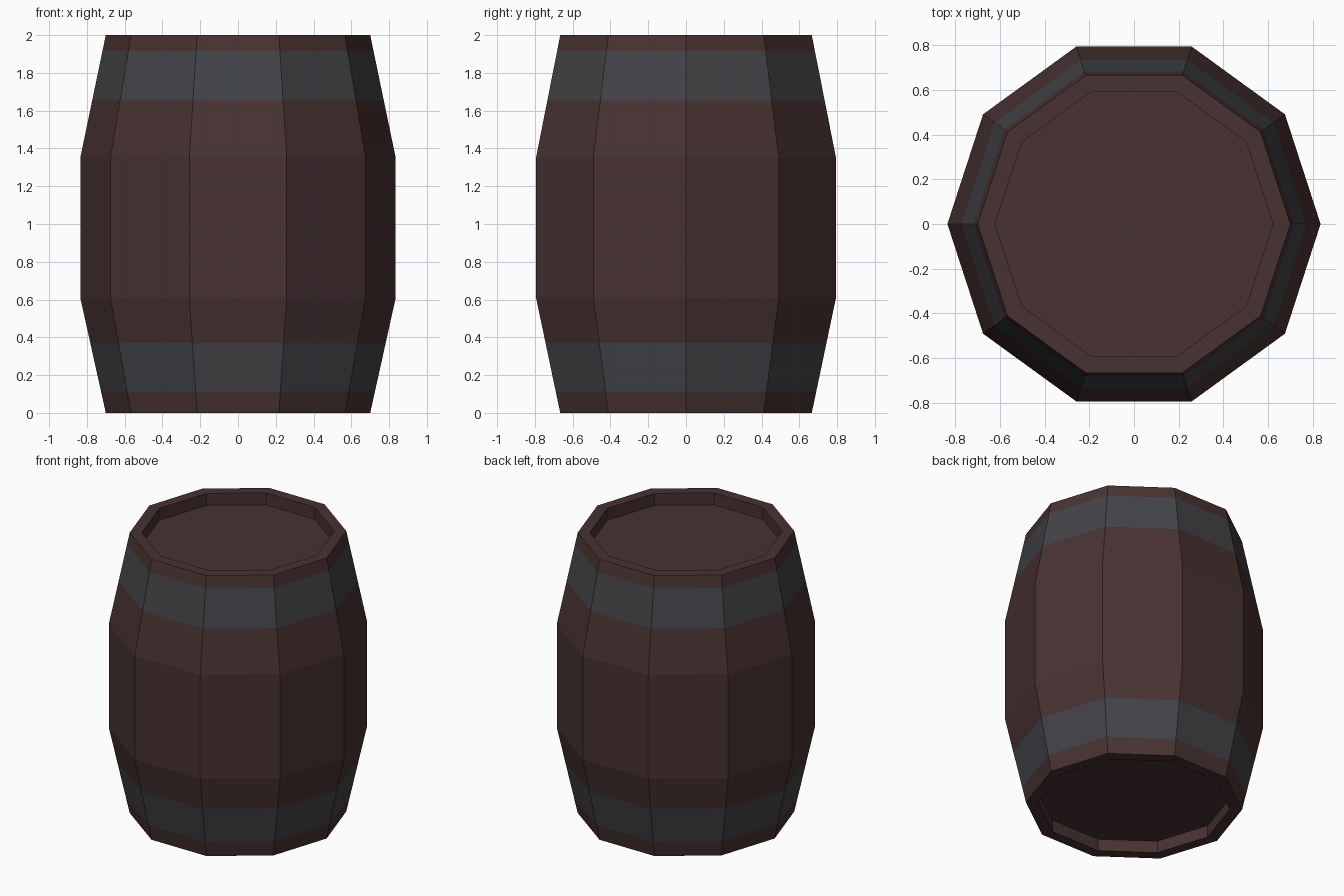
import bpy, bmesh, math

if "Cube" in bpy.data.objects:
    bpy.data.objects.remove(bpy.data.objects["Cube"])

SIDES = 10


def material(name, rgb):
    m = bpy.data.materials.new(name)
    m.diffuse_color = (*rgb, 1)
    m.use_nodes = True
    m.node_tree.nodes["Principled BSDF"].inputs["Base Color"].default_value = m.diffuse_color
    return m


wood = material("dark_wood", (0.065, 0.032, 0.032))
iron = material("iron_band", (0.056, 0.057, 0.064))


def radius(z):
    # straight belly with tapered ends
    if z < 0.61:
        return 0.70 + 0.135 * z / 0.61
    if z > 1.35:
        return 0.835 - 0.135 * (z - 1.35) / 0.65
    return 0.835


# Profile: recessed base, staves with band edges, recessed lid
DEPTH, LIP = 0.085, 0.622
profile = [(LIP, DEPTH), (LIP, 0)]
profile += [(radius(z), z) for z in (0, 0.112, 0.37, 0.61, 1.35, 1.653, 1.915, 2)]
profile += [(LIP, 2), (LIP, 2 - DEPTH)]

bm = bmesh.new()
rings = []
for r, z in profile:
    rings.append([bm.verts.new((r * math.cos(i * math.tau / SIDES),
                                r * math.sin(i * math.tau / SIDES), z))
                  for i in range(SIDES)])
for low, high in zip(rings, rings[1:]):
    for i in range(SIDES):
        j = (i + 1) % SIDES
        f = bm.faces.new((low[i], low[j], high[j], high[i]))
        z = f.calc_center_median().z
        outer = low[i].co.xy.length > 0.65 and high[i].co.xy.length > 0.65
        # painted iron bands near both ends
        if outer and (0.112 < z < 0.37 or 1.653 < z < 1.915):
            f.material_index = 1
bm.faces.new(rings[0][::-1])
bm.faces.new(rings[-1])
bmesh.ops.recalc_face_normals(bm, faces=bm.faces)

mesh = bpy.data.meshes.new("barrel")
bm.to_mesh(mesh)
bm.free()
mesh.materials.append(wood)
mesh.materials.append(iron)
bpy.context.collection.objects.link(bpy.data.objects.new("barrel", mesh))
